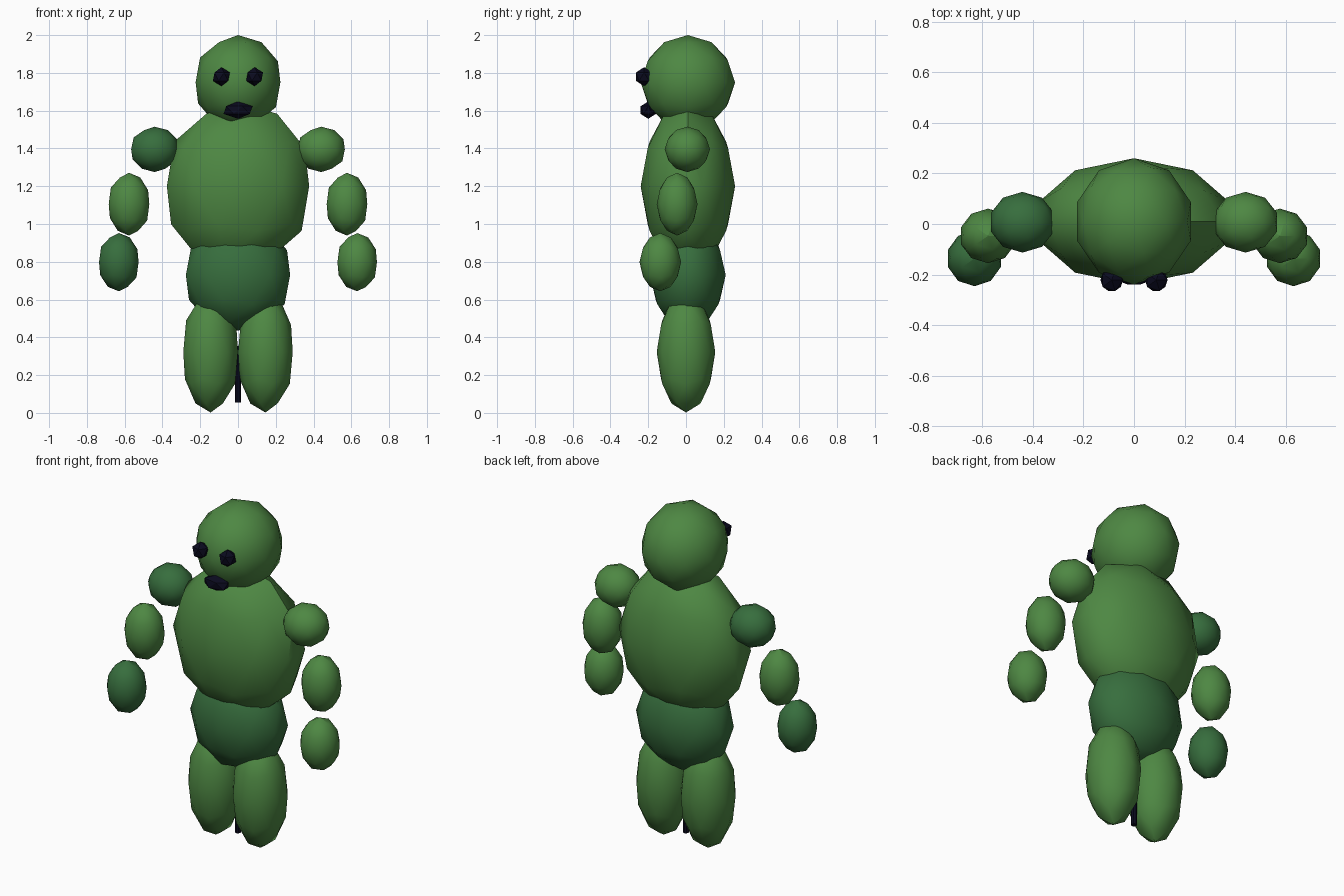
import bpy
import math

if "Cube" in bpy.data.objects:
    bpy.data.objects.remove(bpy.data.objects["Cube"])


def material(name, rgb):
    m = bpy.data.materials.new(name)
    m.diffuse_color = (*rgb, 1)
    m.use_nodes = True
    m.node_tree.nodes["Principled BSDF"].inputs["Base Color"].default_value = m.diffuse_color
    return m


LIGHT = material("leaf green", (0.076, 0.245, 0.056))
DARK = material("deep green", (0.038, 0.155, 0.047))
BLACK = material("near black", (0.003, 0.003, 0.013))


def finish(name, mat):
    ob = bpy.context.object
    ob.name = name
    ob.data.materials.append(mat)
    bpy.ops.object.transform_apply(location=False, rotation=False, scale=True)
    bpy.ops.object.shade_smooth_by_angle(angle=math.radians(30))


def blob(name, loc, radii, mat, detail=2):
    """Low-poly ellipsoid."""
    bpy.ops.mesh.primitive_ico_sphere_add(subdivisions=detail, radius=1, location=loc)
    bpy.context.object.scale = radii
    finish(name, mat)


# Trunk
blob("head", (0, 0.01, 1.75), (0.236, 0.25, 0.25), LIGHT)
blob("torso", (0, 0.01, 1.2), (0.396, 0.25, 0.45), LIGHT)
blob("pelvis", (0, 0.01, 0.73), (0.29, 0.20, 0.295), DARK)

# Limbs, some left-hand parts are darker
for side, s, tint in (("left", -1, DARK), ("right", 1, LIGHT)):
    blob(side + "_shoulder", (s * 0.441, 0.007, 1.395), (0.131, 0.12, 0.12), tint)
    blob(side + "_upper_arm", (s * 0.577, -0.047, 1.105), (0.113, 0.108, 0.166), LIGHT)
    blob(side + "_hand", (s * 0.631, -0.136, 0.798), (0.11, 0.11, 0.154), tint)
    blob(side + "_leg", (s * 0.145, 0, 0.322), (0.152, 0.155, 0.32), LIGHT)
    blob(side + "_eye", (s * 0.088, -0.222, 1.78), (0.05, 0.05, 0.05), BLACK, 1)

# Mouth
blob("mouth", (0, -0.2, 1.603), (0.086, 0.047, 0.046), BLACK, 1)

# Thin rod between the legs
bpy.ops.mesh.primitive_cylinder_add(vertices=8, radius=0.016, depth=0.3, location=(0, 0, 0.205))
finish("rod", BLACK)
